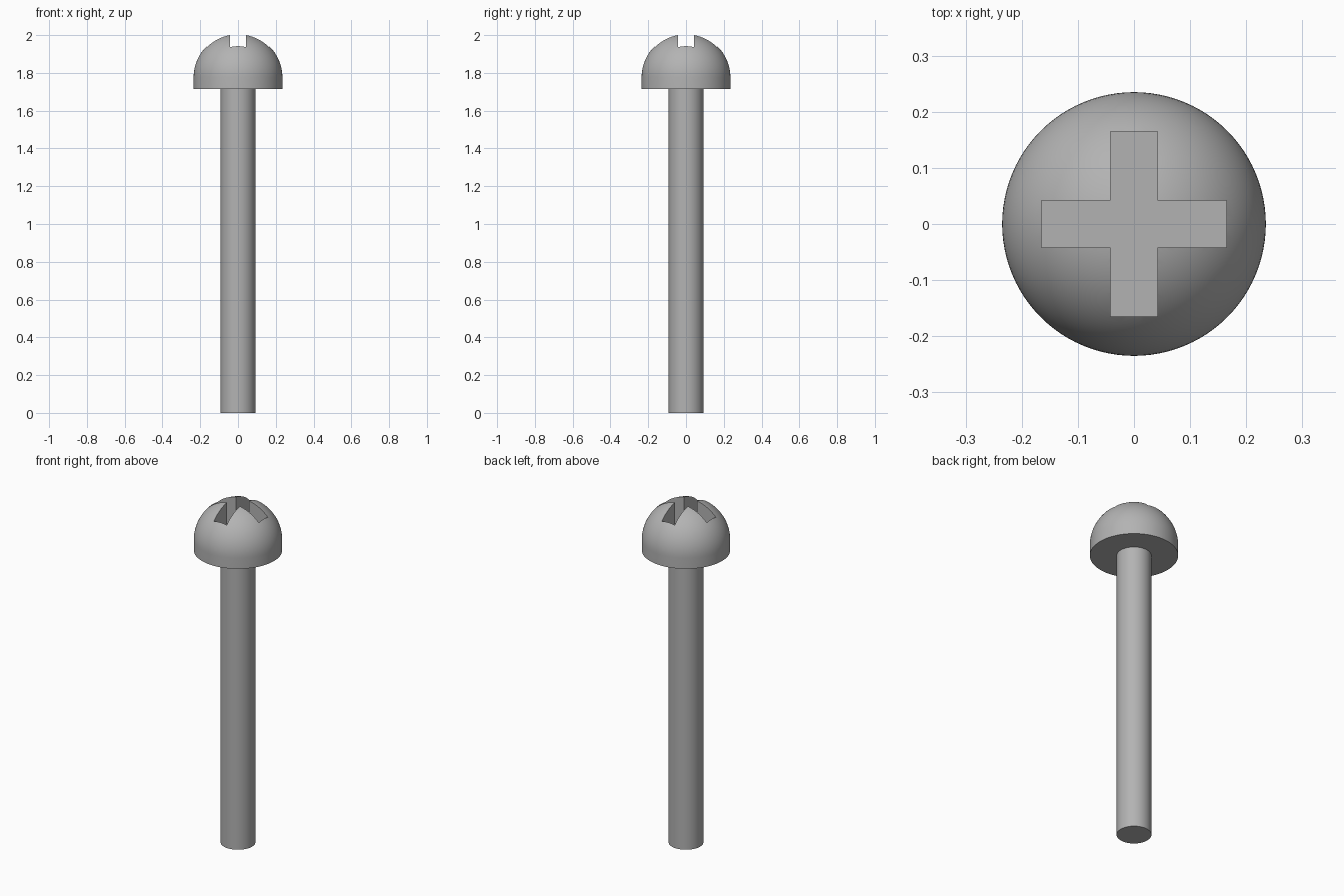
import bpy
import bmesh
from math import cos, sin, pi, radians

cube = bpy.data.objects.get("Cube")
if cube:
    bpy.data.objects.remove(cube, do_unlink=True)

HEAD_R, HEAD_BASE, DOME_BASE, DOME_H = 0.235, 1.715, 1.778, 0.2295
SHANK_R = 0.0925
SLOT_HALF_W, SLOT_HALF_L, SLOT_FLOOR = 0.042, 0.165, 1.83
SEGMENTS, RINGS = 96, 24

steel = bpy.data.materials.new("grey steel")
colour = (0.45, 0.45, 0.45, 1)
steel.diffuse_color = colour
steel.use_nodes = True
steel.node_tree.nodes["Principled BSDF"].inputs["Base Color"].default_value = colour


def add_object(name, bm):
    bmesh.ops.recalc_face_normals(bm, faces=bm.faces)
    mesh = bpy.data.meshes.new(name)
    bm.to_mesh(mesh)
    bm.free()
    mesh.materials.append(steel)
    obj = bpy.data.objects.new(name, mesh)
    bpy.context.collection.objects.link(obj)
    return obj


def revolve(name, profile):
    """Spin an (r, z) profile that starts and ends on the axis."""
    bm = bmesh.new()
    verts = [bm.verts.new((r, 0, z)) for r, z in profile]
    edges = [bm.edges.new(pair) for pair in zip(verts, verts[1:])]
    bmesh.ops.spin(bm, geom=verts + edges, cent=(0, 0, 0), axis=(0, 0, 1),
                   angle=2 * pi, steps=SEGMENTS)
    bmesh.ops.remove_doubles(bm, verts=bm.verts, dist=1e-5)
    return add_object(name, bm)


def activate(obj):
    bpy.ops.object.select_all(action="DESELECT")
    obj.select_set(True)
    bpy.context.view_layer.objects.active = obj


# Shank
shank = revolve("shank", [(0, 0), (SHANK_R, 0), (SHANK_R, HEAD_BASE), (0, HEAD_BASE)])

# Domed head with a short straight rim
angles = [i * pi / 2 / RINGS for i in range(RINGS)]
dome = [(HEAD_R * cos(a), DOME_BASE + DOME_H * sin(a)) for a in angles]
head = revolve("head", [(0, HEAD_BASE), (HEAD_R, HEAD_BASE)] + dome
               + [(0, DOME_BASE + DOME_H)])

# Cross-shaped cutter: three outline corners repeated for each quarter turn
w, l = SLOT_HALF_W, SLOT_HALF_L
bm = bmesh.new()
outline = []
for cx, sy in [(1, 0), (0, 1), (-1, 0), (0, -1)]:
    for x, y in [(l, -w), (l, w), (w, w)]:
        outline.append(bm.verts.new((x * cx - y * sy, x * sy + y * cx, SLOT_FLOOR)))
floor = bm.faces.new(outline)
top = bmesh.ops.extrude_face_region(bm, geom=[floor])["geom"]
bmesh.ops.translate(bm, vec=(0, 0, 0.4),
                    verts=[v for v in top if isinstance(v, bmesh.types.BMVert)])
cutter = add_object("cross_slot_cutter", bm)
cutter.hide_render = True

# Cut the drive recess into the head
cut = head.modifiers.new("cross_slot", "BOOLEAN")
cut.operation = "DIFFERENCE"
cut.solver = "EXACT"
cut.object = cutter
activate(head)
bpy.ops.object.modifier_apply(modifier=cut.name)
bpy.data.objects.remove(cutter, do_unlink=True)

# Smooth rounded surfaces, crisp rims and slot edges
for part in (shank, head):
    activate(part)
    bpy.ops.object.shade_smooth_by_angle(angle=radians(30))
